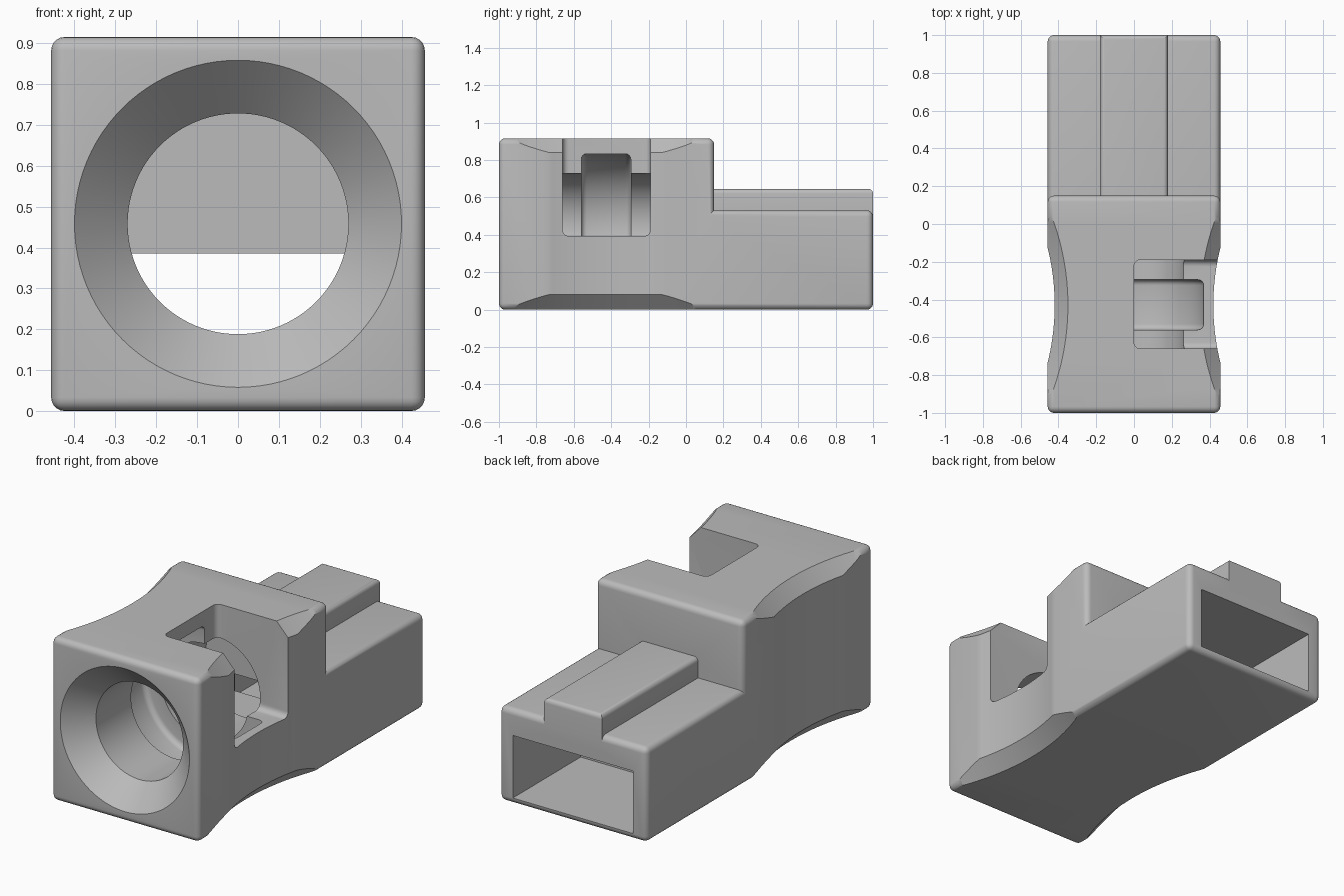
import bpy, bmesh, math
from mathutils import Matrix, Vector

cube = bpy.data.objects.get("Cube")
if cube:
    bpy.data.objects.remove(cube, do_unlink=True)

grey = bpy.data.materials.new("matte grey")
grey.use_nodes = True
grey.diffuse_color = (0.5, 0.5, 0.5, 1)
grey.node_tree.nodes["Principled BSDF"].inputs["Base Color"].default_value = (0.5, 0.5, 0.5, 1)


def finish(bm, name):
    bmesh.ops.recalc_face_normals(bm, faces=bm.faces)
    mesh = bpy.data.meshes.new(name)
    bm.to_mesh(mesh)
    bm.free()
    mesh.materials.append(grey)
    obj = bpy.data.objects.new(name, mesh)
    bpy.context.collection.objects.link(obj)
    return obj


def round_edges(bm, radius, rule):
    edges = [e for e in bm.edges if rule(e)]
    bmesh.ops.bevel(bm, geom=edges, offset=radius, segments=5, profile=0.5, affect='EDGES')


def box(name, low, high, radius=0, rule=lambda e: True):
    bm = bmesh.new()
    low, high = Vector(low), Vector(high)
    bmesh.ops.create_cube(bm, size=1, matrix=Matrix.Translation((low + high) / 2)
                          @ Matrix.Diagonal((*(high - low), 1)))
    if radius:
        round_edges(bm, radius, rule)
    return finish(bm, name)


def lathe(name, profile, matrix, steps=96):
    """Turn (height, radius) points around the local z axis."""
    bm = bmesh.new()
    verts = [bm.verts.new((r, 0, h)) for h, r in profile]
    edges = [bm.edges.new(pair) for pair in zip(verts, verts[1:])]
    bmesh.ops.spin(bm, geom=verts + edges, axis=(0, 0, 1), cent=(0, 0, 0),
                   angle=math.tau, steps=steps)
    bmesh.ops.remove_doubles(bm, verts=bm.verts, dist=1e-5)
    bmesh.ops.transform(bm, matrix=matrix, verts=bm.verts)
    return finish(bm, name)


def combine(target, tool, operation):
    mod = target.modifiers.new(tool.name, 'BOOLEAN')
    mod.operation, mod.solver, mod.object = operation, 'EXACT', tool
    bpy.context.view_layer.update()
    graph = bpy.context.evaluated_depsgraph_get()
    mesh = bpy.data.meshes.new_from_object(target.evaluated_get(graph))
    target.modifiers.clear()
    target.data = mesh
    bpy.data.objects.remove(tool, do_unlink=True)


# Stepped housing: tall front block with a lower rear block
bm = bmesh.new()
outline = [(-1, 0), (1, 0), (1, 0.53), (0.15, 0.53), (0.15, 0.915), (-1, 0.915)]
side = bm.faces.new([bm.verts.new((-0.457, y, z)) for y, z in outline])
out = bmesh.ops.extrude_face_region(bm, geom=[side])
bmesh.ops.translate(bm, vec=(0.914, 0, 0),
                    verts=[v for v in out["geom"] if isinstance(v, bmesh.types.BMVert)])
bmesh.ops.recalc_face_normals(bm, faces=bm.faces)
round_edges(bm, 0.033, lambda e: e.is_convex)
housing = finish(bm, "housing")

# Raised rib on the rear block
rib = box("rib", (-0.18, 0.05, 0.44), (0.18, 1, 0.645), 0.025,
          lambda e: min(v.co.z for v in e.verts) > 0.6)
combine(housing, rib, 'UNION')

# Finger scallops with flared ends on both sides
scallop = [(-0.1, 0), (-0.1, 1.428), (0.08, 1.26), (0.84, 1.26), (1.0, 1.41), (1.0, 0)]
for sign in (-1, 1):
    place = Matrix.Translation((sign * 1.68, -0.43, 0))
    combine(housing, lathe("scallop", scallop, place, 192), 'DIFFERENCE')

# Funnel, bore and ring groove along the length
groove = []
for centre, start in ((-0.53, 180), (-0.325, 90)):
    for i in range(5):
        a = math.radians(start - i * 22.5)
        groove.append((centre + 0.03 * math.cos(a), 0.345 + 0.03 * math.sin(a)))
bore = [(-1.05, 0), (-1.05, 0.45), (-0.87, 0.27), (-0.56, 0.27), *groove,
        (-0.295, 0.27), (0.1, 0.27), (0.1, 0)]
along_y = Matrix.Translation((0, 0, 0.458)) @ Matrix.Rotation(-math.pi / 2, 4, 'X')
combine(housing, lathe("bore", bore, along_y), 'DIFFERENCE')

# Side and top window, rear socket and the passage joining it to the bore
combine(housing, box("window", (0, -0.66, 0.393), (0.7, -0.19, 1.2), 0.033), 'DIFFERENCE')
combine(housing, box("socket", (-0.372, 0.4, 0.035), (0.372, 1.1, 0.385)), 'DIFFERENCE')
combine(housing, box("passage", (-0.3, 0.05, 0.12), (0.3, 0.45, 0.385)), 'DIFFERENCE')

bpy.ops.object.select_all(action='DESELECT')
housing.select_set(True)
bpy.context.view_layer.objects.active = housing
bpy.ops.object.shade_smooth_by_angle(angle=math.radians(30))
